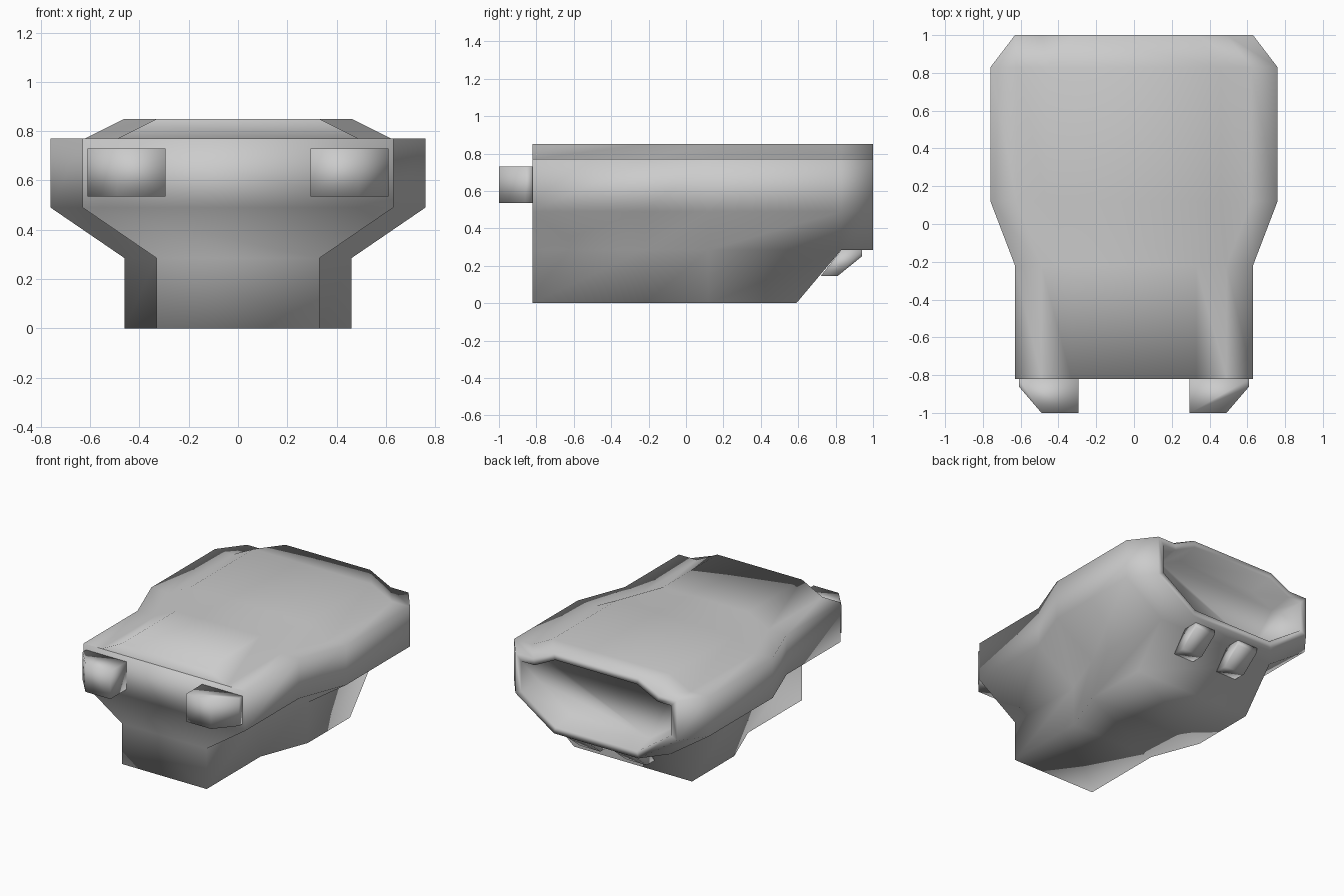
import bpy, bmesh
from mathutils import Vector

old = bpy.data.objects.get("Cube")
if old:
    bpy.data.objects.remove(old, do_unlink=True)

grey = bpy.data.materials.new("plain_grey")
grey.use_nodes = True
GREY = (0.6, 0.6, 0.6, 1)
grey.diffuse_color = GREY
grey.node_tree.nodes["Principled BSDF"].inputs["Base Color"].default_value = GREY


def finish(name, bm):
    bmesh.ops.recalc_face_normals(bm, faces=bm.faces)
    mesh = bpy.data.meshes.new(name)
    bm.to_mesh(mesh)
    bm.free()
    mesh.materials.append(grey)
    mesh.shade_smooth()
    obj = bpy.data.objects.new(name, mesh)
    bpy.context.collection.objects.link(obj)
    return obj


def prism(name, outline, axis, start, end):
    """Extrude an outline along x (outline is y,z) or z (outline is x,y)."""
    bm = bmesh.new()
    place = (lambda p: (start, *p)) if axis == "x" else (lambda p: (*p, start))
    face = bm.faces.new([bm.verts.new(place(p)) for p in outline])
    moved = bmesh.ops.extrude_face_region(bm, geom=[face])["geom"]
    step = Vector((end - start, 0, 0) if axis == "x" else (0, 0, end - start))
    verts = [v for v in moved if isinstance(v, bmesh.types.BMVert)]
    bmesh.ops.translate(bm, verts=verts, vec=step)
    return finish(name, bm)


# Hull: half profile (x, z) lofted along y, narrower at nose and tail
PROFILE = [(.46, 0), (.46, .285), (.76, .49), (.76, .77), (.62, .77), (.46, .85)]
SECTIONS = [(-.82, .13), (-.22, .13), (.12, 0), (.83, 0), (1, .13)]
bm = bmesh.new()
rings = []
for y, narrow in SECTIONS:
    right = [bm.verts.new((x - narrow, y, z)) for x, z in PROFILE]
    left = [bm.verts.new((narrow - x, y, z)) for x, z in PROFILE]
    rings.append(right + left[::-1])
rings[3][0].co.y = rings[3][-1].co.y = .59   # keel ends early in a ramp

# the tail ring has no keel
for v in (rings[4][0], rings[4][-1]):
    bm.verts.remove(v)
rings[4] = rings[4][1:-1]


def loft(a, b):
    for i in range(len(a)):
        j = (i + 1) % len(a)
        bm.faces.new((a[i], a[j], b[j], b[i]))


for a, b in zip(rings[:3], rings[1:4]):
    loft(a, b)
loft(rings[3][1:-1], rings[4])
bm.faces.new((rings[3][0], rings[3][1], rings[3][-2], rings[3][-1]))

# nose wall, in rows from side to side
nose = rings[0]
for i in range(len(PROFILE) - 1):
    bm.faces.new((nose[i], nose[i + 1], nose[-2 - i], nose[-1 - i]))

# tail opening: narrow rim, then a recessed bowl
tail = bm.faces.new(rings[4])
bmesh.ops.recalc_face_normals(bm, faces=bm.faces)
bmesh.ops.inset_region(bm, faces=[tail], thickness=.045, use_even_offset=True)
bmesh.ops.inset_region(bm, faces=[tail], thickness=.03, depth=-.16, use_even_offset=True)
finish("hull", bm)

# Nose lamps and underside vents, one on each side
LAMP = [(.295, -.82), (.295, -1), (.49, -1), (.61, -.86), (.61, -.82)]
VENT = [(.72, .145), (.81, .145), (.94, .25), (.94, .285), (.83, .285)]
for side, s in (("left", 1), ("right", -1)):
    prism(side + "_nose_lamp", [(s * x, y) for x, y in LAMP], "z", .535, .73)
    prism(side + "_tail_vent", VENT, "x", s * .1, s * .26)
